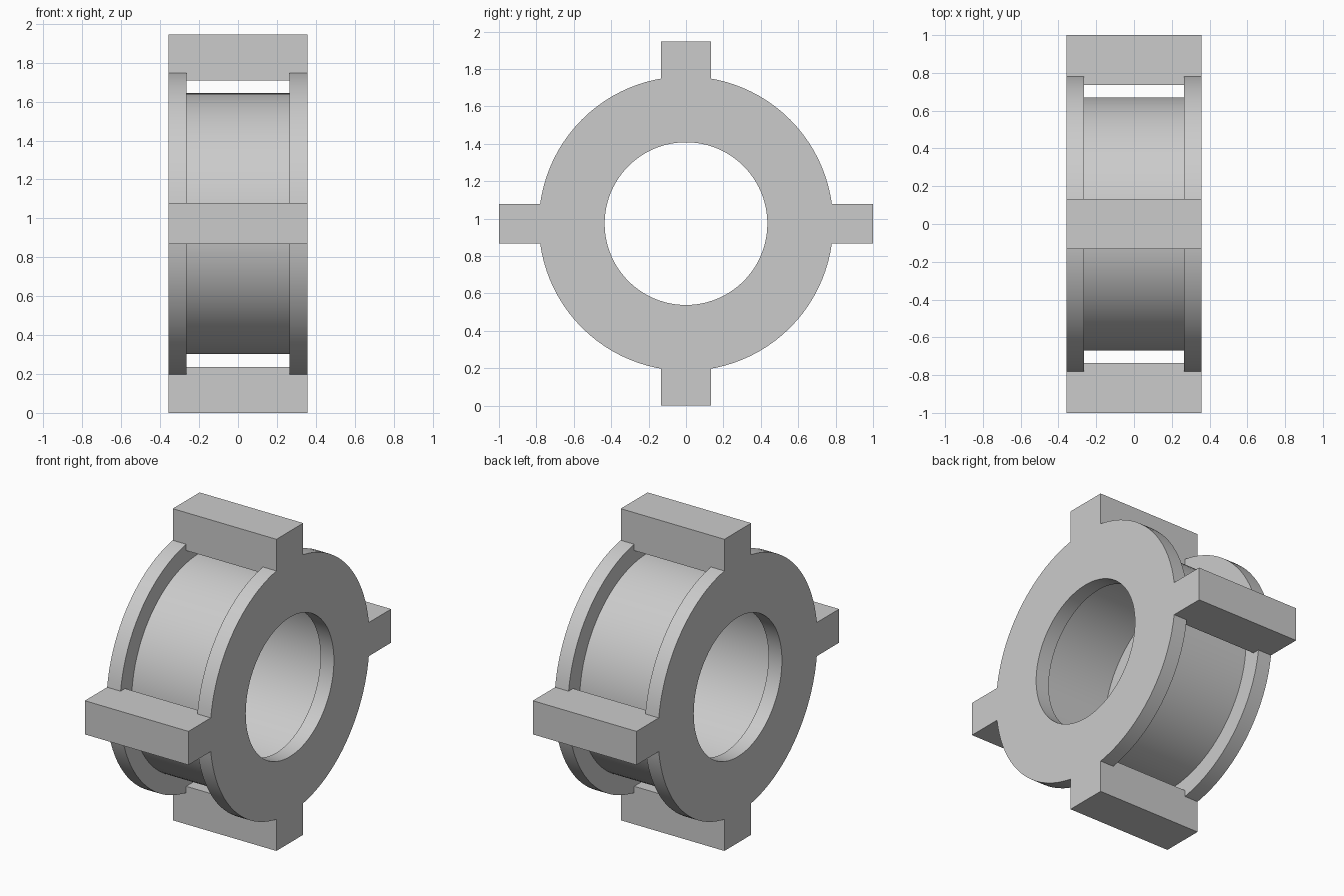
import bpy, bmesh, math
from mathutils import Matrix, Vector

if "Cube" in bpy.data.objects:
    bpy.data.objects.remove(bpy.data.objects["Cube"])

CZ = 0.973          # height of the ring axis
HALF = 0.358        # half length along x
INNER = 0.265       # inner faces of the flanges
R_FLANGE, R_DRUM, R_CAVITY, R_BORE = 0.787, 0.671, 0.575, 0.435
SEGMENTS = 96


def new_object(name, bm):
    bmesh.ops.recalc_face_normals(bm, faces=bm.faces)
    mesh = bpy.data.meshes.new(name)
    bm.to_mesh(mesh)
    bm.free()
    obj = bpy.data.objects.new(name, mesh)
    bpy.context.collection.objects.link(obj)
    return obj


# Drum with two flanges: half profile mirrored, then revolved about x
half = [(INNER, R_DRUM), (INNER, R_FLANGE), (HALF, R_FLANGE),
        (HALF, R_BORE), (INNER, R_BORE), (INNER, R_CAVITY)]
profile = half + [(-x, r) for x, r in reversed(half)]
bm = bmesh.new()
verts = [bm.verts.new((x, 0, CZ + r)) for x, r in profile]
edges = [bm.edges.new((a, b)) for a, b in zip(verts, verts[1:] + verts[:1])]
bmesh.ops.spin(bm, geom=verts + edges, cent=(0, 0, CZ), axis=(1, 0, 0),
               angle=math.tau, steps=SEGMENTS, use_duplicate=False)
bmesh.ops.remove_doubles(bm, verts=bm.verts, dist=1e-4)
ring = new_object("flanged_ring", bm)

# Four cross bars bridging the flanges: (direction, outer reach, size)
bm = bmesh.new()
for axis, reach, width in (("y", 1.0, 0.21), ("z", CZ, 0.265)):
    depth = reach - 0.736
    mid = reach - depth / 2
    for sign in (-1, 1):
        if axis == "y":
            centre, size = (0, sign * mid, CZ), (2 * HALF, depth, width)
        else:
            centre, size = (0, 0, CZ + sign * mid), (2 * HALF, width, depth)
        matrix = Matrix.Translation(centre) @ Matrix.Diagonal(Vector((*size, 1)))
        bmesh.ops.create_cube(bm, size=1, matrix=matrix)
bars = new_object("cross_bars", bm)

# Fuse bars and ring into one clean body
mod = ring.modifiers.new("fuse_bars", "BOOLEAN")
mod.operation = "UNION"
mod.solver = "EXACT"
mod.object = bars
bpy.context.view_layer.objects.active = ring
ring.select_set(True)
bpy.ops.object.modifier_apply(modifier=mod.name)
bpy.data.objects.remove(bars)

bpy.ops.object.shade_smooth_by_angle(angle=math.radians(30))
